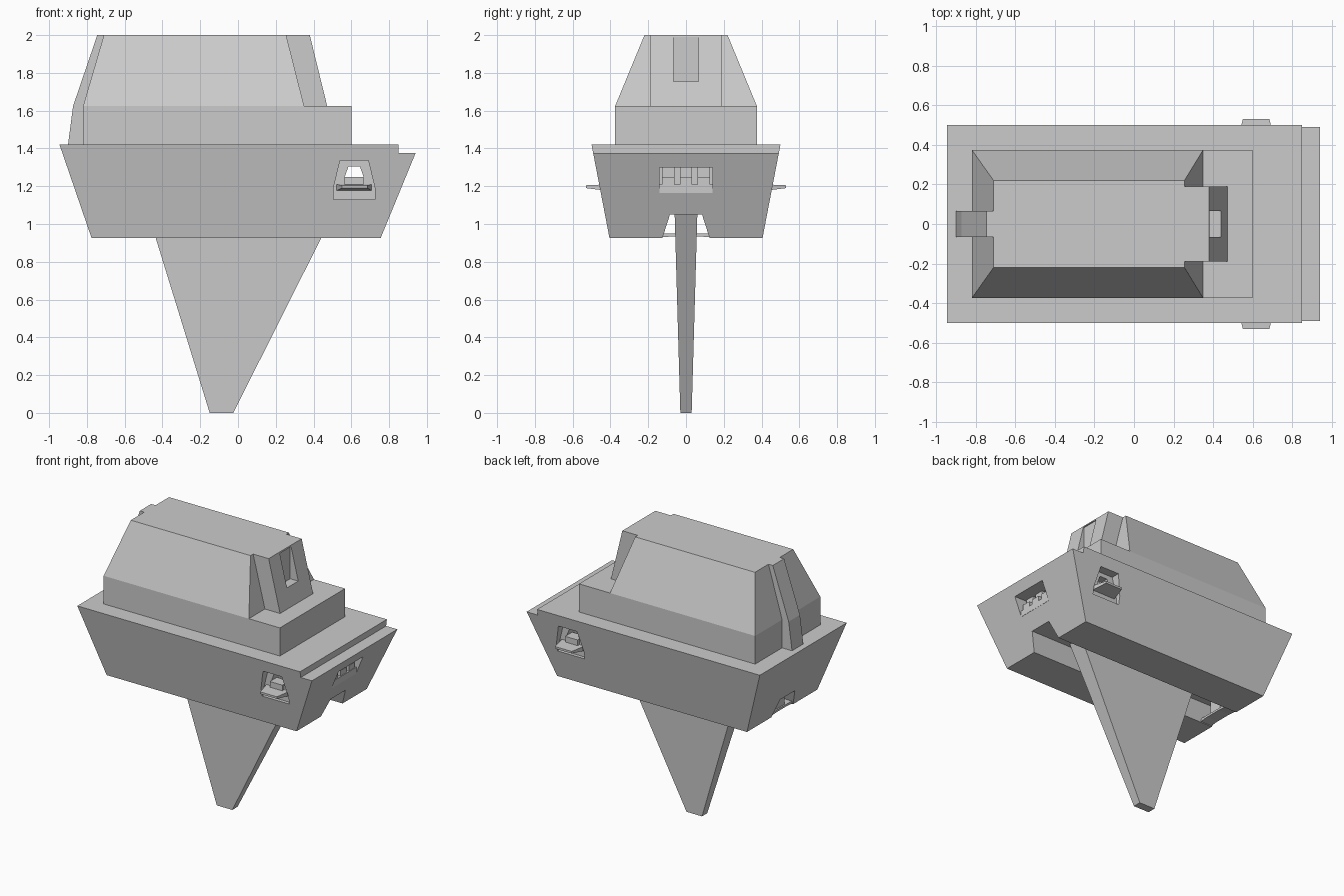
import bpy

if "Cube" in bpy.data.objects:
    bpy.data.objects.remove(bpy.data.objects["Cube"])

def loft(name, a, b):
    """Solid between two matching 3D outlines."""
    n = len(a)
    faces = [list(range(n))[::-1], list(range(n, 2 * n))]
    faces += [[i, (i + 1) % n, n + (i + 1) % n, n + i] for i in range(n)]
    me = bpy.data.meshes.new(name)
    me.from_pydata(a + b, [], faces)
    me.update()
    ob = bpy.data.objects.new(name, me)
    bpy.context.collection.objects.link(ob)
    bpy.context.view_layer.objects.active = ob
    ob.select_set(True)
    bpy.ops.object.mode_set(mode='EDIT')
    bpy.ops.mesh.select_all(action='SELECT')
    bpy.ops.mesh.normals_make_consistent(inside=False)
    bpy.ops.object.mode_set(mode='OBJECT')
    ob.select_set(False)
    return ob

def frustum(name, low, high):
    """Each end is (x0, x1, y0, y1, z)."""
    def rect(x0, x1, y0, y1, z):
        return [(x0, y0, z), (x1, y0, z), (x1, y1, z), (x0, y1, z)]
    return loft(name, rect(*low), rect(*high))

def box(name, x0, x1, y0, y1, z0, z1):
    return frustum(name, (x0, x1, y0, y1, z0), (x0, x1, y0, y1, z1))

def prism_y(name, xz, y0, y1):
    return loft(name, [(x, y0, z) for x, z in xz], [(x, y1, z) for x, z in xz])

def prism_x(name, yz, x0, x1):
    return loft(name, [(x0, y, z) for y, z in yz], [(x1, y, z) for y, z in yz])

def cut(ob, cutter):
    mod = ob.modifiers.new("cut", 'BOOLEAN')
    mod.operation, mod.solver, mod.object = 'DIFFERENCE', 'EXACT', cutter
    bpy.context.view_layer.objects.active = ob
    bpy.ops.object.modifier_apply(modifier=mod.name)
    bpy.data.objects.remove(cutter)

# Flared hull with front step and bottom channel
hull = frustum("hull", (-0.775, 0.755, -0.405, 0.405, 0.925),
               (-0.945, 0.9585, -0.5, 0.5, 1.42))
cut(hull, box("step_cutter", 0.85, 1.1, -0.6, 0.6, 1.375, 1.5))
cut(hull, prism_x("channel_cutter", [(-0.133, 0.9), (0.133, 0.9),
                                     (0.085, 1.05), (-0.085, 1.05)], -1.1, 1.1))

# Side windows: recess, see-through slot and pointed sill
recess = [(0.505, 1.13), (0.725, 1.13), (0.725, 1.19), (0.69, 1.335), (0.54, 1.335), (0.505, 1.19)]
slot = [(0.565, 1.21), (0.665, 1.21), (0.665, 1.25), (0.645, 1.305), (0.585, 1.305), (0.565, 1.25)]
for s, side in ((-1, "front"), (1, "back")):
    cut(hull, prism_y("recess_cutter", recess, s * 0.42, s * 0.6))
cut(hull, prism_y("slot_cutter", slot, -0.5, 0.5))
for s, side in ((-1, "front"), (1, "back")):
    loft(side + "_window_sill",
         [(0.52, s * 0.41, 1.175), (0.71, s * 0.41, 1.175), (0.71, s * 0.41, 1.21), (0.52, s * 0.41, 1.21)],
         [(0.55, s * 0.53, 1.19), (0.685, s * 0.53, 1.19), (0.685, s * 0.53, 1.205), (0.55, s * 0.53, 1.205)])
    box(side + "_window_block", 0.565, 0.665, *sorted((s * 0.36, s * 0.44)), 1.2, 1.25)

# Nose window with sill and three stepped blocks
cut(hull, box("nose_cutter", 0.79, 1.1, -0.14, 0.14, 1.165, 1.3))
box("nose_window_sill", 0.78, 0.855, -0.14, 0.14, 1.165, 1.21)
for i in (-1, 0, 1):
    y = i * 0.095
    box("nose_window_block", 0.78, 0.85, y - 0.033, y + 0.033, 1.2, 1.25)
    box("nose_window_back", 0.78, 0.82, y - 0.033, y + 0.033, 1.24, 1.3)

# Rear plate and bracket in the channel
prism_x("rear_channel_plate", [(-0.125, 0.93), (-0.06, 0.935), (0.06, 0.935), (0.125, 0.93),
                               (0.12, 0.95), (-0.12, 0.95)], -0.77, -0.68)
box("rear_channel_bracket", -0.76, -0.7, -0.05, 0.05, 0.94, 1.05)

# Tapered keel fin
frustum("keel_fin", (-0.15, -0.025, -0.03, 0.03, 0.0), (-0.474, 0.503, -0.06, 0.06, 1.05))

# Upper deck and sloped roof
box("upper_deck", -0.82, 0.6, -0.375, 0.375, 1.42, 1.625)
frustum("roof", (-0.82, 0.35, -0.375, 0.375, 1.625), (-0.71, 0.255, -0.22, 0.22, 2.0))

# Front tower with upright slot
tower = frustum("front_tower", (0.2, 0.472, -0.19, 0.19, 1.625), (0.2, 0.38, -0.19, 0.19, 2.0))
cut(tower, box("tower_cutter", 0.375, 0.6, -0.065, 0.065, 1.755, 1.99))

# Raised spine on the rear
prism_y("rear_spine", [(-0.9, 1.42), (-0.873, 1.625), (-0.745, 2.0), (-0.65, 2.0), (-0.65, 1.42)],
        -0.065, 0.065)
